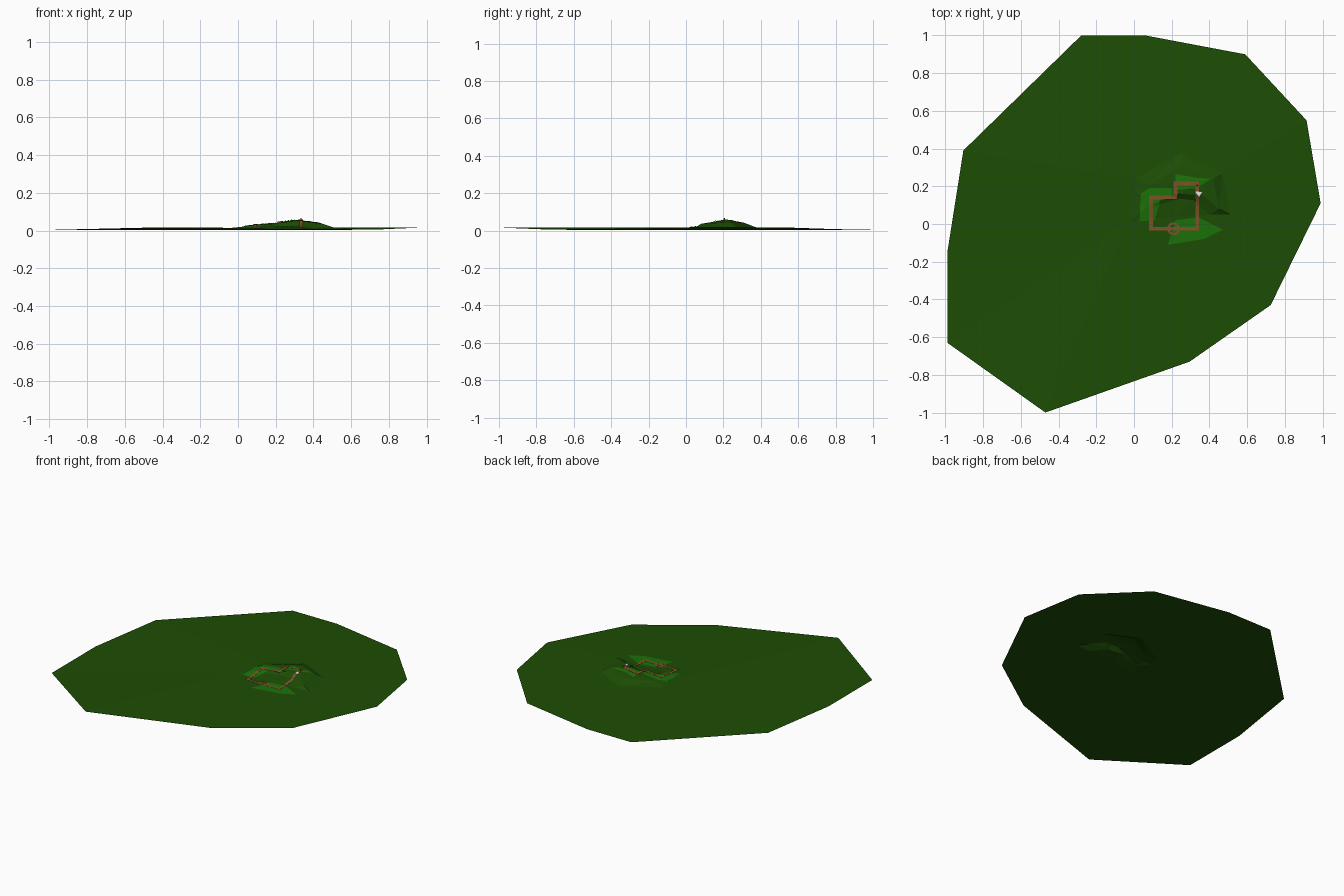
import bpy, bmesh, math
from mathutils import Vector
from mathutils.bvhtree import BVHTree
from mathutils.geometry import delaunay_2d_cdt

if "Cube" in bpy.data.objects:
    bpy.data.objects.remove(bpy.data.objects["Cube"])


def material(name, rgb):
    m = bpy.data.materials.new(name)
    m.diffuse_color = (*rgb, 1)
    m.use_nodes = True
    m.node_tree.nodes["Principled BSDF"].inputs["Base Color"].default_value = m.diffuse_color
    return m


GRASS = material("dark grass", (0.012, 0.075, 0.0015))
LAWN = material("light grass", (0.011, 0.165, 0.0025))
EARTH = material("brown track", (0.2, 0.088, 0.018))
WHITE = material("white", (0.95, 0.95, 0.95))


def add_object(name, bm, mat):
    me = bpy.data.meshes.new(name)
    bm.to_mesh(me)
    bm.free()
    me.materials.append(mat)
    ob = bpy.data.objects.new(name, me)
    bpy.context.collection.objects.link(ob)
    return ob


# terrain: contour rings from the outer rim up to the hill top
RINGS = [
    [(-0.99, -0.63, .004), (-0.47, -1.0, .016), (0.295, -0.73, .005), (0.725, -0.43, .005),
     (0.99, 0.11, .017), (0.915, 0.55, .016), (0.59, 0.90, .004), (0.06, 1.0, .004),
     (-0.28, 1.0, .004), (-0.905, 0.39, .004), (-0.99, -0.15, .004)],
    [(-0.03, 0.01, .015), (0.20, 0.04, .015), (0.40, 0.05, .015), (0.51, 0.05, .016),
     (0.47, 0.27, .016), (0.25, 0.38, .015), (0.01, 0.24, .015), (0.0, 0.17, .015)],
    [(0.06, 0.08, .024), (0.24, 0.135, .024), (0.32, 0.125, .027), (0.45, 0.08, .036),
     (0.42, 0.24, .045), (0.26, 0.31, .042), (0.08, 0.21, .028), (0.04, 0.15, .025)],
    [(0.19, 0.15, .037), (0.25, 0.16, .045), (0.31, 0.155, .049), (0.355, 0.16, .049),
     (0.355, 0.23, .050), (0.28, 0.25, .053), (0.22, 0.22, .043), (0.17, 0.19, .037)],
    [(0.30, 0.20, .056)],
]
pts, edges = [], []
for ring in RINGS:
    s, n = len(pts), len(ring)
    pts += ring
    if n > 1:
        edges += [(s + i, s + (i + 1) % n) for i in range(n)]
co, _, tris, orig, _, _ = delaunay_2d_cdt([Vector(p[:2]) for p in pts], edges, [], 0, 1e-5)
bm = bmesh.new()
vs = [bm.verts.new((c.x, c.y, pts[o[0]][2] if o else 0.015)) for c, o in zip(co, orig)]
for t in tris:
    bm.faces.new([vs[i] for i in t])
bm.normal_update()
for f in bm.faces:
    if f.normal.z < 0:
        f.normal_flip()
tree = BVHTree.FromBMesh(bm)
add_object("terrain", bm, GRASS)


def ground(x, y):
    hit = tree.ray_cast(Vector((x, y, 1)), Vector((0, 0, -1)))[0]
    return hit.z if hit else 0.015


# light lawn patches draped on the ground
def lawn(name, outline):
    cx = sum(p[0] for p in outline) / len(outline)
    cy = sum(p[1] for p in outline) / len(outline)
    bm = bmesh.new()
    n, steps = len(outline), 8
    rim = []
    for i in range(n):
        (ax, ay), (bx, by) = outline[i], outline[(i + 1) % n]
        rim += [(ax + (bx - ax) * k / 6, ay + (by - ay) * k / 6) for k in range(6)]

    def vert(x, y):
        return bm.verts.new((x, y, ground(x, y) + 0.002))
    mid = vert(cx, cy)
    loops = [[vert(cx + (x - cx) * s / steps, cy + (y - cy) * s / steps) for x, y in rim]
             for s in range(1, steps + 1)]
    m = len(rim)
    for i in range(m):
        j = (i + 1) % m
        bm.faces.new((mid, loops[0][i], loops[0][j]))
        for a, b in zip(loops, loops[1:]):
            bm.faces.new((a[i], b[i], b[j], a[j]))
    add_object(name, bm, LAWN)


lawn("front_lawn", [(0.18, -0.11), (0.37, -0.08), (0.47, -0.03), (0.34, 0.035), (0.22, 0.02)])
lawn("left_lawn", [(0.03, 0.015), (0.11, 0.02), (0.14, 0.13), (0.21, 0.15), (0.20, 0.19),
                   (0.08, 0.19), (0.035, 0.16)])
lawn("hill_lawn", [(0.22, 0.18), (0.33, 0.19), (0.41, 0.24), (0.33, 0.245), (0.22, 0.265)])


# track: closed flat strip following the ground, raised slightly
def strip(name, path, width, mat, lift=0.0045, thick=0.001):
    bm = bmesh.new()
    n = len(path)
    sections = []
    for i in range(n):
        p, a, b = (Vector(path[k % n]) for k in (i, i - 1, i + 1))
        d0, d1 = (p - a).normalized(), (b - p).normalized()
        miter = Vector((-d0.y - d1.y, d0.x + d1.x)).normalized()
        miter *= width / 2 / max(0.5, miter.dot(Vector((-d1.y, d1.x))))
        q, r = p + miter, p - miter
        z = max(ground(*c) for c in (p, q, r)) + lift
        sections.append([bm.verts.new(c) for c in ((q.x, q.y, z), (r.x, r.y, z),
                                                   (r.x, r.y, z - thick), (q.x, q.y, z - thick))])
    for i in range(n):
        s, t = sections[i], sections[(i + 1) % n]
        for k in range(4):
            bm.faces.new((s[k], s[(k + 1) % 4], t[(k + 1) % 4], t[k]))
    bmesh.ops.recalc_face_normals(bm, faces=bm.faces)
    add_object(name, bm, mat)


corners = [(0.09, -0.025), (0.335, -0.025), (0.335, 0.215), (0.22, 0.215), (0.22, 0.14), (0.09, 0.14)]
path = []
for i, (ax, ay) in enumerate(corners):
    bx, by = corners[(i + 1) % len(corners)]
    k = max(2, round(math.hypot(bx - ax, by - ay) / 0.02))
    path += [(ax + (bx - ax) * j / k, ay + (by - ay) * j / k) for j in range(k)]
strip("track", path, 0.02, EARTH)
strip("track_roundabout", [(0.21 + 0.028 * math.cos(math.tau * i / 16),
                            -0.025 + 0.028 * math.sin(math.tau * i / 16)) for i in range(16)],
      0.012, EARTH, 0.005)

# marker post at the summit
bm = bmesh.new()
bmesh.ops.create_cone(bm, cap_ends=True, segments=6, radius1=0.004, radius2=0.003, depth=0.016)
bmesh.ops.translate(bm, vec=(0.335, 0.205, 0.06), verts=bm.verts)
add_object("summit_post", bm, EARTH)

# small white sail beside the track
bm = bmesh.new()
sail = [bm.verts.new(c) for c in ((0.325, 0.172, 0.0585), (0.345, 0.14, 0.0575), (0.365, 0.172, 0.0585))]
bm.faces.new(sail)
add_object("white_sail", bm, WHITE)
